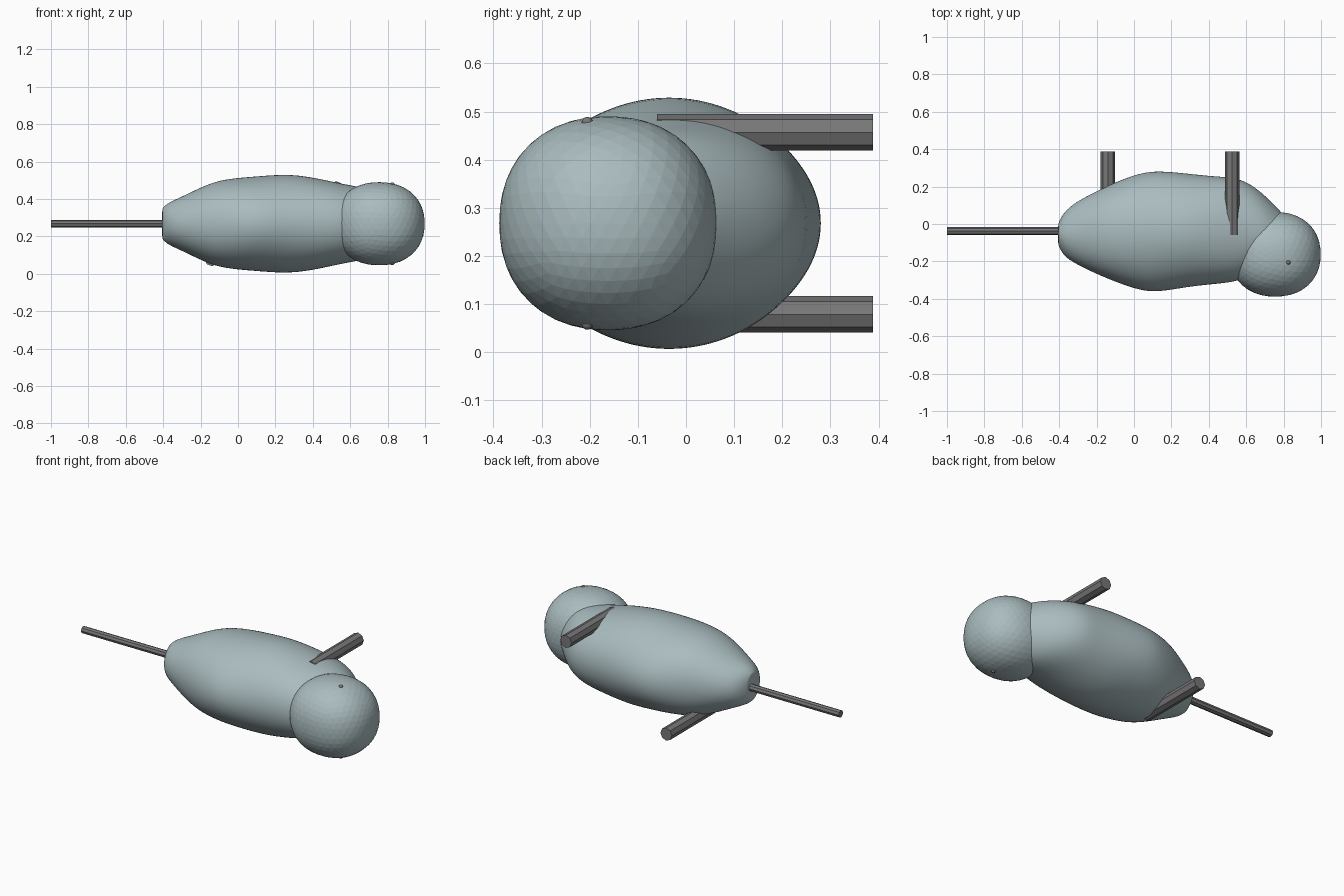
import bpy, bmesh
from math import sin, cos, pi
from mathutils import Vector

if "Cube" in bpy.data.objects:
    bpy.data.objects.remove(bpy.data.objects["Cube"], do_unlink=True)

MID = 0.268  # height of the symmetry plane of the body lying on its side


def make_material(name, colour):
    mat = bpy.data.materials.new(name)
    mat.use_nodes = True
    mat.diffuse_color = (*colour, 1)
    mat.node_tree.nodes["Principled BSDF"].inputs["Base Color"].default_value = (*colour, 1)
    return mat


fleece = make_material("pale blue grey", (0.40, 0.50, 0.52))
dark = make_material("dark grey", (0.19, 0.185, 0.185))


def make_object(name, bm, mat, smooth=False):
    bmesh.ops.recalc_face_normals(bm, faces=bm.faces)
    mesh = bpy.data.meshes.new(name)
    bm.to_mesh(mesh)
    bm.free()
    mesh.materials.append(mat)
    mesh.polygons.foreach_set("use_smooth", [smooth] * len(mesh.polygons))
    obj = bpy.data.objects.new(name, mesh)
    bpy.context.collection.objects.link(obj)
    return obj


def rod(name, start, end, radius):
    """Eight-sided rod between two points, one edge facing up."""
    start, end = Vector(start), Vector(end)
    side = (end - start).normalized().cross(Vector((0, 0, 1)))
    bm = bmesh.new()
    rings = []
    for centre in (start, end):
        rings.append([bm.verts.new(centre + side * radius * sin(k * pi / 4)
                                   + Vector((0, 0, radius * cos(k * pi / 4))))
                      for k in range(8)])
        bm.faces.new(rings[-1])
    for k in range(8):
        n = (k + 1) % 8
        bm.faces.new((rings[0][k], rings[0][n], rings[1][n], rings[1][k]))
    return make_object(name, bm, dark)


# Body: lofted oval sections (x, back y, belly y, half height)
sections = [
    (-0.405, 0.0, -0.11, 0.08), (-0.38, 0.06, -0.17, 0.11),
    (-0.31, 0.12, -0.215, 0.14), (-0.2, 0.175, -0.268, 0.195),
    (-0.1, 0.225, -0.31, 0.235), (0.03, 0.274, -0.357, 0.249),
    (0.13, 0.287, -0.367, 0.257), (0.28, 0.272, -0.338, 0.268),
    (0.43, 0.255, -0.322, 0.243), (0.55, 0.25, -0.31, 0.215),
    (0.64, 0.205, -0.27, 0.2), (0.72, 0.135, -0.24, 0.18),
    (0.8, 0.05, -0.21, 0.13),
]
SIDES = 32
bm = bmesh.new()
rings = []
for x, back, belly, half in sections:
    ring = []
    for k in range(SIDES):
        a = 2 * pi * k / SIDES
        lump = 1 - 0.025 * sin(2 * a) ** 2 * sin(9 * x)
        ring.append(bm.verts.new((x,
                                  (back + belly) / 2 + (back - belly) / 2 * cos(a) * lump,
                                  MID + half * sin(a) * lump)))
    rings.append(ring)
for r, s in zip(rings, rings[1:]):
    for k in range(SIDES):
        n = (k + 1) % SIDES
        bm.faces.new((r[k], r[n], s[n], s[k]))
# close the ends with a small inset so they stay blunt
for ring in (rings[0], rings[-1]):
    cap = bm.faces.new(ring)
    bmesh.ops.inset_individual(bm, faces=[cap], thickness=0.02)
body = make_object("body", bm, fleece, smooth=True)
subsurf = body.modifiers.new("smooth", "SUBSURF")
subsurf.levels = subsurf.render_levels = 2

# Head: slightly boxy faceted ball
bm = bmesh.new()
bmesh.ops.create_icosphere(bm, subdivisions=4, radius=1)
P = 2.2
for v in bm.verts:
    d = v.co / sum(abs(c) ** P for c in v.co) ** (1 / P)
    v.co = Vector((0.755 + 0.243 * d.x, -0.162 + 0.226 * d.y, MID + 0.222 * d.z))
make_object("head", bm, fleece)

# Eyes
for name, side in (("left_eye", 1), ("right_eye", -1)):
    bm = bmesh.new()
    bmesh.ops.create_uvsphere(bm, u_segments=12, v_segments=8, radius=0.012)
    for v in bm.verts:
        v.co = Vector((0.825, -0.205, MID + side * 0.209)) + v.co
    make_object(name, bm, dark, smooth=True)

# Legs and tail
rod("front_leg", (0.525, -0.06, 0.457), (0.525, 0.388, 0.457), 0.038)
rod("hind_leg", (-0.14, -0.06, 0.079), (-0.14, 0.388, 0.079), 0.038)
rod("tail", (-1, -0.038, MID), (-0.3, -0.038, MID), 0.021)
